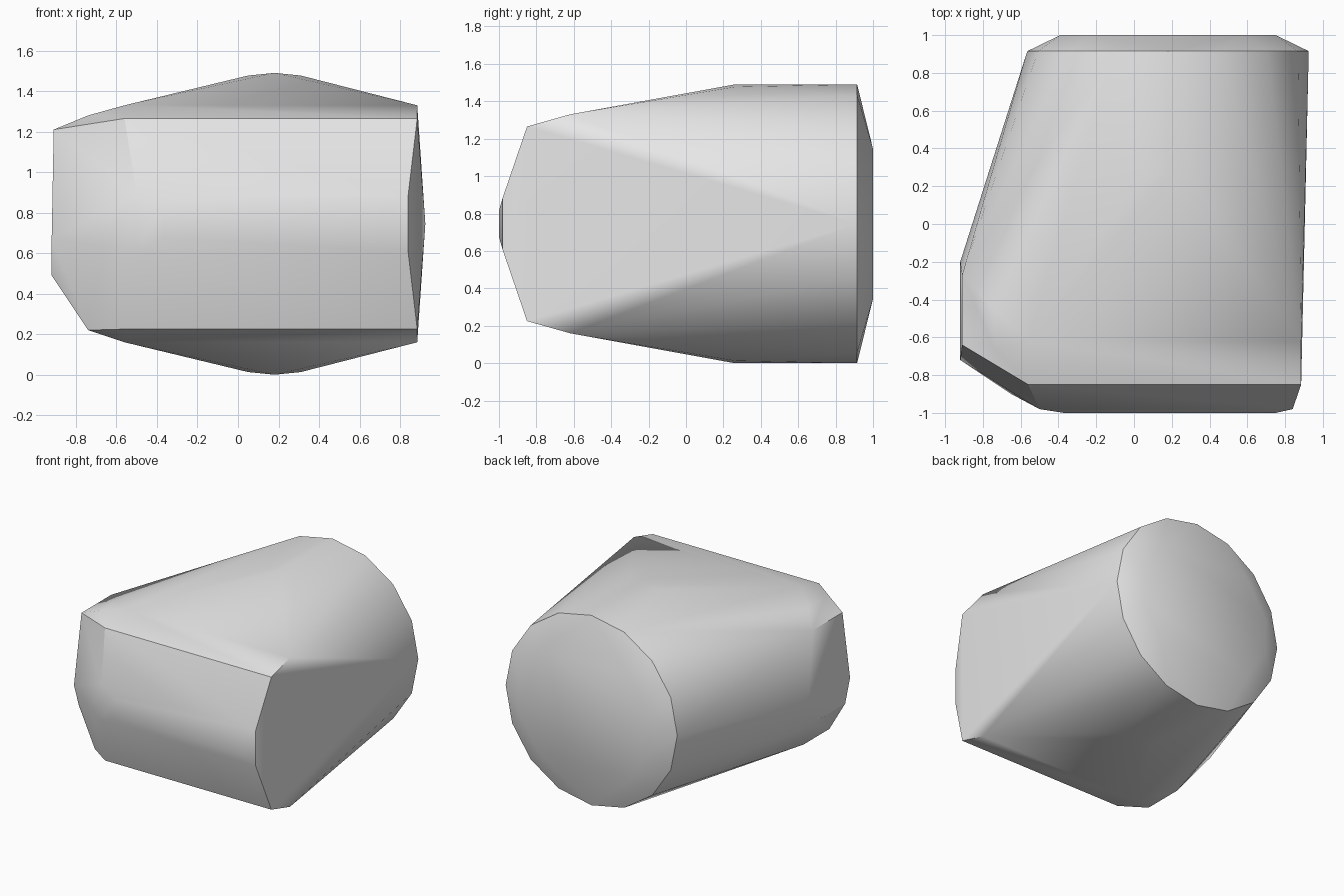
import bpy
import bmesh
from math import cos, sin, tau, radians

cube = bpy.data.objects.get("Cube")
if cube:
    bpy.data.objects.remove(cube, do_unlink=True)

MID = 0.745      # height of the symmetry plane
RADIUS = 0.745   # rear drum radius
DRUM_X = 0.18    # rear drum centre
points = []


def mirrored(x, y, dz):
    """Add a point above and below the middle plane."""
    points.extend([(x, y, MID + dz), (x, y, MID - dz)])


# Rear drum rim
for i in range(16):
    a = tau * i / 16
    points.append((DRUM_X + RADIUS * cos(a), 0.915, MID + RADIUS * sin(a)))

# Rear cap, inset from the rim
for side in (-1, 1):
    mirrored(DRUM_X + side * 0.57, 1.0, 0.13)
    mirrored(DRUM_X + side * 0.40, 1.0, 0.40)

# Short ridge where the drum meets the sloping top and bottom
for dx, dz in ((-0.13, 0.732), (0, RADIUS), (0.13, 0.732)):
    mirrored(DRUM_X + dx, 0.26, dz)

# Front bar: bevelled edges and rounded nose
for x in (-0.56, 0.885):
    mirrored(x, -0.62, 0.585)
    mirrored(x, -0.85, 0.52)
for x in (-0.5, 0.84):
    mirrored(x, -0.98, 0.14)
for x in (-0.37, 0.75):
    mirrored(x, -1.0, 0.07)

# Tapered right end, cut more steeply underneath
points += [(-0.65, -0.9, 0.63)]
points += [(-0.91, y, 1.21) for y in (-0.64, -0.27)]
points += [(-0.92, y, 0.67) for y in (-0.72, -0.2)]
points += [(-0.92, y, 0.49) for y in (-0.66, -0.25)]
points += [(-0.74, y, 0.22) for y in (-0.72, -0.4)]
points += [(-0.74, y, 1.28) for y in (-0.66, -0.45)]

# Shrink-wrap the outline points into one closed shell
bm = bmesh.new()
for p in points:
    bm.verts.new(p)
hull = bmesh.ops.convex_hull(bm, input=bm.verts[:])
spare = {g for g in hull["geom_interior"] + hull["geom_unused"]
         if isinstance(g, bmesh.types.BMVert)}
bmesh.ops.delete(bm, geom=list(spare), context="VERTS")
bmesh.ops.dissolve_limit(bm, angle_limit=radians(1), verts=bm.verts[:], edges=bm.edges[:])
bmesh.ops.recalc_face_normals(bm, faces=bm.faces[:])

mesh = bpy.data.meshes.new("shell")
bm.to_mesh(mesh)
bm.free()
shell = bpy.data.objects.new("shell", mesh)
bpy.context.collection.objects.link(shell)

# Plain grey finish
grey = bpy.data.materials.new("plain_grey")
grey.use_nodes = True
colour = (0.8, 0.8, 0.8, 1)
grey.diffuse_color = colour
grey.node_tree.nodes["Principled BSDF"].inputs["Base Color"].default_value = colour
mesh.materials.append(grey)

# Soft shading with crisp corners
bpy.ops.object.select_all(action="DESELECT")
shell.select_set(True)
bpy.context.view_layer.objects.active = shell
bpy.ops.object.shade_smooth_by_angle(angle=radians(30))
